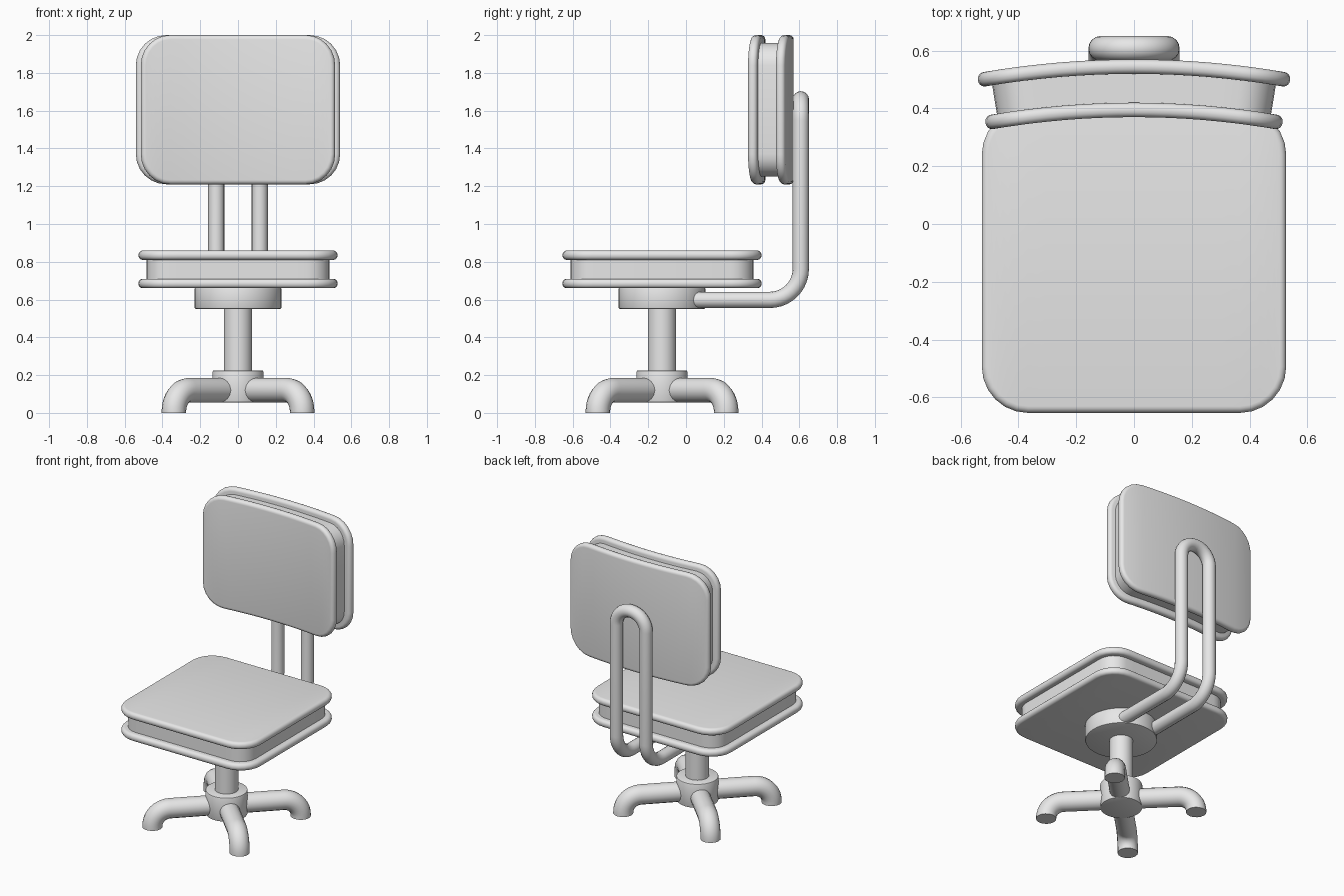
import bpy, bmesh, math
from mathutils import Vector

cube = bpy.data.objects.get("Cube")
if cube:
    bpy.data.objects.remove(cube, do_unlink=True)

grey = bpy.data.materials.new("plain grey")
grey.use_nodes = True
colour = (0.8, 0.8, 0.8, 1)
grey.diffuse_color = colour
grey.node_tree.nodes["Principled BSDF"].inputs["Base Color"].default_value = colour

BASE_Y = -0.127      # centre of seat and pedestal
BACK_Y = 0.47        # middle of the backrest
BACK_Z = 1.605
BEND = 3.0           # backrest curvature radius


def finish(obj):
    obj.data.materials.clear()
    obj.data.materials.append(grey)
    bpy.ops.object.select_all(action="DESELECT")
    obj.select_set(True)
    bpy.context.view_layer.objects.active = obj
    if obj.type == "CURVE":
        bpy.ops.object.convert(target="MESH")
    bpy.ops.object.shade_smooth_by_angle(angle=math.radians(40))


def add_mesh(name, bm):
    bmesh.ops.recalc_face_normals(bm, faces=bm.faces)
    mesh = bpy.data.meshes.new(name)
    bm.to_mesh(mesh)
    bm.free()
    obj = bpy.data.objects.new(name, mesh)
    bpy.context.collection.objects.link(obj)
    finish(obj)


def top_chain(a, b, r, corner=6, straight=12):
    """Upper half of a rounded rectangle, left to right."""
    arc = [(r * math.cos(t), r * math.sin(t))
           for t in (math.pi / 2 * i / corner for i in range(corner + 1))]
    right = [(a - r + x, b - r + y) for x, y in reversed(arc)]
    left = [(-x, y) for x, y in reversed(right)]
    mid = [((a - r) * (2 * i / straight - 1), b) for i in range(1, straight)]
    return left + mid + right


def cushion_layer(name, a, b, r, low, high, edge, place):
    """Rounded slab with rolled edges; place() maps it into the chair."""
    steps = [math.pi / 2 * i / 5 for i in range(6)] if edge else [0]
    lower = [(edge * (1 - math.sin(t)), low + edge * (1 - math.cos(t))) for t in steps]
    if not edge:
        lower = [(0, low)]
    layers = lower + [(i, low + high - w) for i, w in reversed(lower)]
    bm = bmesh.new()
    rings = []
    for inset, w in layers:
        chain = top_chain(a - inset, b - inset, r - inset)
        outline = chain + [(x, -y) for x, y in reversed(chain)]
        rings.append([bm.verts.new(place(x, y, w)) for x, y in outline])
    n = len(rings[0])
    for r0, r1 in zip(rings, rings[1:]):
        for i in range(n):
            j = (i + 1) % n
            bm.faces.new((r0[i], r0[j], r1[j], r1[i]))
    for ring in (rings[0], rings[-1]):
        for i in range(n // 2 - 1):
            bm.faces.new((ring[i], ring[i + 1], ring[n - 2 - i], ring[n - 1 - i]))
    add_mesh(name, bm)


def on_seat(x, y, w):
    return (x, BASE_Y + y, w)


def on_back(x, y, w):
    t = x / BEND
    return ((BEND + w) * math.sin(t), BACK_Y - BEND + (BEND + w) * math.cos(t), BACK_Z + y)


def lathe(name, radius, low, high, bevel):
    """Upright round part on the pedestal axis."""
    bm = bmesh.new()
    bmesh.ops.create_cone(bm, cap_ends=True, segments=40, radius1=radius,
                          radius2=radius, depth=high - low)
    if bevel:
        rims = [e for e in bm.edges if abs(e.verts[0].co.z - e.verts[1].co.z) < 1e-5]
        bmesh.ops.bevel(bm, geom=rims, offset=bevel, segments=2, profile=0.5, affect="EDGES")
    bmesh.ops.translate(bm, vec=(0, BASE_Y, (low + high) / 2), verts=bm.verts)
    add_mesh(name, bm)


def rounded_path(points, radii, steps=10):
    """Polyline whose right-angle corners become arcs."""
    pts = [Vector(p) for p in points]
    path = [pts[0]]
    for before, p, after, r in zip(pts, pts[1:], pts[2:], radii):
        u, v = (before - p).normalized(), (after - p).normalized()
        centre = p + (u + v) * r
        for i in range(steps + 1):
            t = math.pi / 2 * i / steps
            path.append(centre - v * r * math.cos(t) - u * r * math.sin(t))
    return path + [pts[-1]]


def tube(name, path, radius):
    curve = bpy.data.curves.new(name, "CURVE")
    curve.dimensions = "3D"
    curve.bevel_depth = radius
    curve.bevel_resolution = 6
    curve.use_fill_caps = True
    spline = curve.splines.new("POLY")
    spline.points.add(len(path) - 1)
    for point, co in zip(spline.points, path):
        point.co = (*co, 1)
    obj = bpy.data.objects.new(name, curve)
    bpy.context.collection.objects.link(obj)
    finish(obj)


# Seat: two rolled panels around a narrower core
cushion_layer("seat_bottom_panel", 0.527, 0.527, 0.16, 0.66, 0.71, 0.023, on_seat)
cushion_layer("seat_core", 0.485, 0.485, 0.12, 0.70, 0.82, 0, on_seat)
cushion_layer("seat_top_panel", 0.527, 0.527, 0.16, 0.81, 0.86, 0.023, on_seat)

# Backrest: the same sandwich, gently curved
cushion_layer("backrest_front_panel", 0.53, 0.395, 0.16, -0.10, -0.05, 0.023, on_back)
cushion_layer("backrest_core", 0.485, 0.353, 0.12, -0.06, 0.06, 0, on_back)
cushion_layer("backrest_rear_panel", 0.53, 0.395, 0.16, 0.05, 0.10, 0.023, on_back)

# Looped tube carrying the backrest
X, Y, LOW, TOP = 0.115, 0.608, 0.598, 1.66
tube("backrest_support", rounded_path(
    [(X, 0, LOW), (X, Y, LOW), (X, Y, TOP), (-X, Y, TOP), (-X, Y, LOW), (-X, 0, LOW)],
    [0.165, 0.113, 0.113, 0.165]), 0.043)

# Pedestal
lathe("swivel_plate", 0.23, 0.55, 0.665, 0.008)
lathe("column", 0.075, 0.15, 0.56, 0)
lathe("hub", 0.135, 0.055, 0.225, 0.008)

# Four diagonal legs
for k, label in enumerate(("back_left", "back_right", "front_right", "front_left")):
    a = math.pi / 4 + k * math.pi / 2
    spots = [(math.cos(a) * d, BASE_Y + math.sin(a) * d, z)
             for d, z in ((0.04, 0.12), (0.48, 0.12), (0.48, 0))]
    tube(label + "_leg", rounded_path(spots, [0.112]), 0.065)
